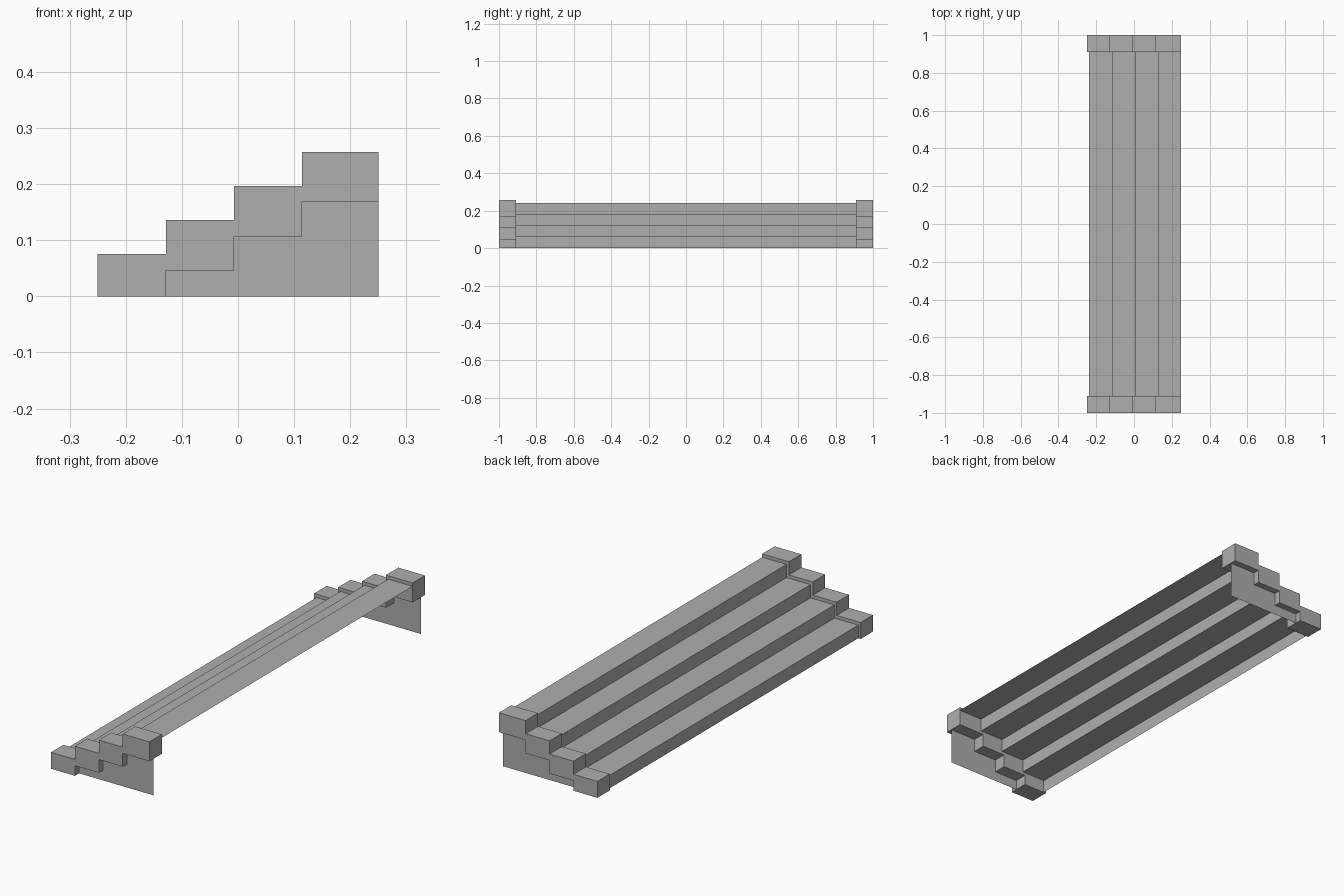
import bpy, bmesh

if "Cube" in bpy.data.objects:
    bpy.data.objects.remove(bpy.data.objects["Cube"])

N, RUN, RISE = 4, 0.1215, 0.0605
BACK = 0.25           # rear edge of the stand
END, INNER, PANEL = 1.0, 0.91, 0.97

# Dark grey shared by all parts
grey = bpy.data.materials.new("dark_grey")
grey.diffuse_color = (0.43, 0.43, 0.43, 1)
grey.use_nodes = True
grey.node_tree.nodes["Principled BSDF"].inputs["Base Color"].default_value = grey.diffuse_color


def stairs(x, z_first, z_start=0.0):
    """Stepped line in (x, z) from the first riser's foot to the rear edge."""
    pts = [(x, z_start)]
    for i in range(N):
        z = z_first + i * RISE
        pts += [(x + i * RUN, z), (x + (i + 1) * RUN if i < N - 1 else BACK, z)]
    return pts


def finish(name, bm, closed=False):
    if closed:
        bmesh.ops.recalc_face_normals(bm, faces=bm.faces)
    mesh = bpy.data.meshes.new(name)
    bm.to_mesh(mesh)
    bm.free()
    mesh.materials.append(grey)
    obj = bpy.data.objects.new(name, mesh)
    bpy.context.collection.objects.link(obj)
    return obj


# Stepped seating sheet, open at the back and underneath
bm = bmesh.new()
line = stairs(-0.238, 0.06)
a = [bm.verts.new((x, -INNER, z)) for x, z in line]
b = [bm.verts.new((x, INNER, z)) for x, z in line]
for i in range(len(line) - 1):
    bm.faces.new((a[i], a[i + 1], b[i + 1], b[i]))
for f in bm.faces:
    f.normal_update()
    if f.normal.z - f.normal.x < 0:
        f.normal_flip()
finish("stepped_treads", bm)

# Outline of the end borders: stepped top, stepped underside
top = stairs(-0.25, 0.0755)
under = [(BACK, 0.168), (0.1145, 0.168), (0.1145, 0.107), (-0.007, 0.107),
         (-0.007, 0.0465), (-0.1285, 0.0465), (-0.1285, 0.0)]

for side, label in ((-1, "front"), (1, "back")):
    # Thick stepped border
    bm = bmesh.new()
    outline = top + under
    face = bm.faces.new([bm.verts.new((x, side * INNER, z)) for x, z in outline])
    ext = bmesh.ops.extrude_face_region(bm, geom=[face], use_keep_orig=True)
    moved = [v for v in ext["geom"] if isinstance(v, bmesh.types.BMVert)]
    bmesh.ops.translate(bm, verts=moved, vec=(0, side * (END - INNER), 0))
    finish(label + "_stepped_border", bm, closed=True)

    # Thin panel closing the end below the border
    bm = bmesh.new()
    panel = under + [(BACK, 0.0)]
    f = bm.faces.new([bm.verts.new((x, side * PANEL, z)) for x, z in panel])
    f.normal_update()
    if f.normal.y * side < 0:
        f.normal_flip()
    finish(label + "_end_panel", bm)
